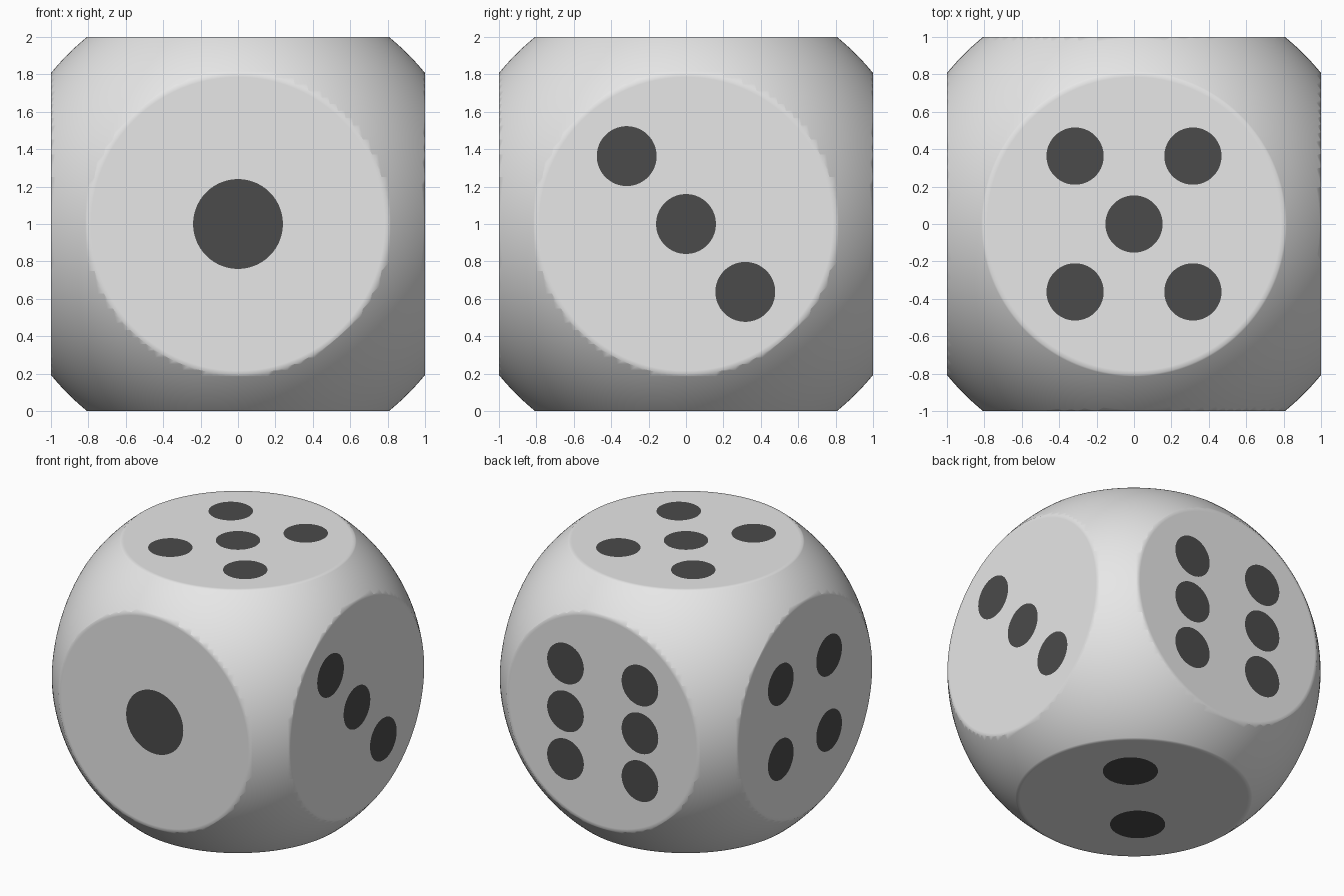
import bpy, bmesh, math
from mathutils import Vector

if "Cube" in bpy.data.objects:
    bpy.data.objects.remove(bpy.data.objects["Cube"])

BALL_R = math.sqrt(1 + 0.807 ** 2)   # ball that rounds off the cube
RIM_R = 0.785                        # support ring just inside each flat rim
SIDES = 96


def material(name, v):
    m = bpy.data.materials.new(name)
    m.diffuse_color = (v, v, v, 1)
    m.use_nodes = True
    m.node_tree.nodes["Principled BSDF"].inputs["Base Color"].default_value = m.diffuse_color
    return m


def circle(bm, centre, u, v, r):
    """Loose ring of vertices and edges in the plane u, v."""
    verts = []
    for i in range(SIDES):
        a = 2 * math.pi * i / SIDES
        verts.append(bm.verts.new(centre + u * (r * math.cos(a)) + v * (r * math.sin(a))))
    edges = [bm.edges.new((verts[i - 1], verts[i])) for i in range(SIDES)]
    return verts, edges


# each side: normal, in-plane axes u and v, pip radius, pip positions
X, Y, Z = Vector((1, 0, 0)), Vector((0, 1, 0)), Vector((0, 0, 1))
corners = lambda a, b: [(s * a, t * b) for s in (-1, 1) for t in (-1, 1)]
sides = [
    (-Y, X, Z, 0.24, [(0, 0)]),
    (-Z, X, Y, 0.19, [(-0.255, -0.265), (0.255, 0.265)]),
    (X, Y, Z, 0.16, [(-0.317, 0.363), (0, 0), (0.317, -0.363)]),
    (-X, Y, Z, 0.154, corners(0.29, 0.285)),
    (Z, X, Y, 0.153, corners(0.315, 0.363) + [(0, 0)]),
    (Y, X, Z, 0.154, corners(0.313, 0.363) + [(-0.313, 0), (0.313, 0)]),
]

# ball with six flats cut off
bm = bmesh.new()
bmesh.ops.create_uvsphere(bm, u_segments=192, v_segments=96, radius=BALL_R)
for n, u, v, r, pips in sides:
    cut = bmesh.ops.bisect_plane(bm, geom=bm.verts[:] + bm.edges[:] + bm.faces[:], dist=1e-5,
                                 plane_co=n, plane_no=n, clear_outer=True)
    rim = [e for e in cut["geom_cut"] if isinstance(e, bmesh.types.BMEdge)]
    # narrow band that softens the rim
    ring = circle(bm, n, u, v, RIM_R)[1]
    bmesh.ops.triangle_fill(bm, edges=rim + ring, normal=n, use_beauty=True)
    # flat side with round openings, filled by the pips
    loops = [circle(bm, n + u * a + v * b, u, v, r) for a, b in pips]
    edges = ring + [e for _, es in loops for e in es]
    bmesh.ops.triangle_fill(bm, edges=edges, normal=n, use_beauty=True)
    for verts, _ in loops:
        bm.faces.new(verts).material_index = 1

bmesh.ops.recalc_face_normals(bm, faces=bm.faces[:])
for f in bm.faces:
    f.smooth = True
bmesh.ops.translate(bm, verts=bm.verts[:], vec=Z)

mesh = bpy.data.meshes.new("die")
bm.to_mesh(mesh)
bm.free()
mesh.materials.append(material("white", 0.8))
mesh.materials.append(material("black_pips", 0.07))
bpy.context.collection.objects.link(bpy.data.objects.new("die", mesh))
